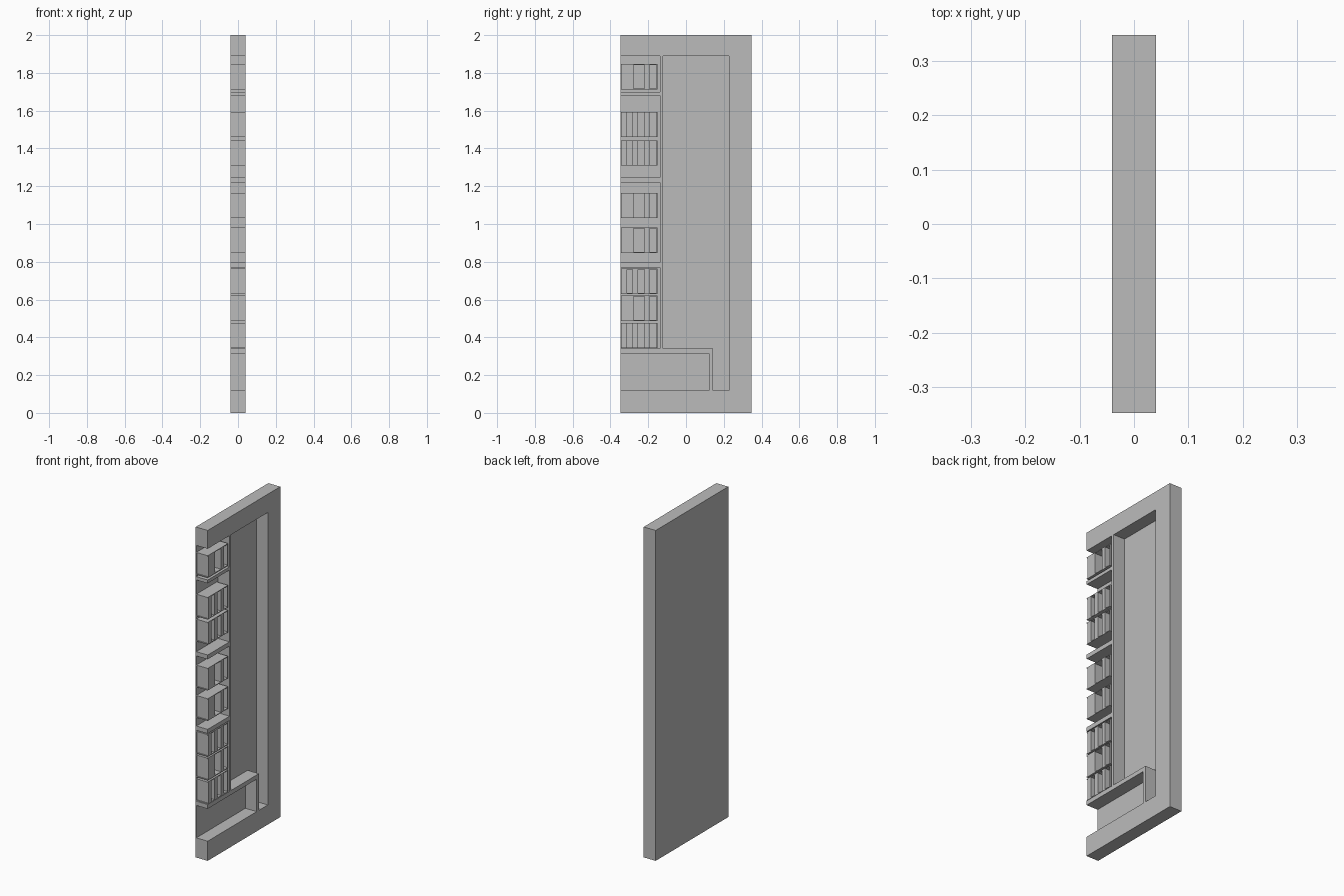
import bpy
import bmesh

cube = bpy.data.objects.get("Cube")
if cube:
    bpy.data.objects.remove(cube, do_unlink=True)

grey = bpy.data.materials.new("plain grey")
grey.use_nodes = True
grey.diffuse_color = (0.5, 0.5, 0.5, 1)
grey.node_tree.nodes["Principled BSDF"].inputs["Base Color"].default_value = (0.5, 0.5, 0.5, 1)

BACK, FACE = -0.04, 0.04      # outer faces of the slab
FLOOR = -0.036                # floor of the recesses
FRONT, REAR = -0.347, 0.347   # open edge and closed edge


def add_object(name, bm):
    mesh = bpy.data.meshes.new(name)
    bm.to_mesh(mesh)
    bm.free()
    mesh.materials.append(grey)
    obj = bpy.data.objects.new(name, mesh)
    bpy.context.collection.objects.link(obj)
    return obj


def panel(name, outline, x0=FLOOR, x1=FACE):
    """Extrude a (y, z) outline from x0 to x1."""
    bm = bmesh.new()
    face = bm.faces.new([bm.verts.new((x0, y, z)) for y, z in outline])
    moved = bmesh.ops.extrude_face_region(bm, geom=[face])["geom"]
    verts = [v for v in moved if isinstance(v, bmesh.types.BMVert)]
    bmesh.ops.translate(bm, verts=verts, vec=(x1 - x0, 0, 0))
    bmesh.ops.recalc_face_normals(bm, faces=bm.faces)
    return add_object(name, bm)


def box(name, y0, y1, z0, z1, x0=FLOOR, x1=FACE):
    return panel(name, [(y0, z0), (y1, z0), (y1, z1), (y0, z1)], x0, x1)


# Thin back sheet and thick outer frame, open along the front edge
box("back_sheet", FRONT, REAR, 0, 2, BACK, FLOOR)
panel("outer_frame", [(FRONT, 0), (REAR, 0), (REAR, 2), (FRONT, 2),
                      (FRONT, 1.889), (0.228, 1.889), (0.228, 0.119), (FRONT, 0.119)])

# Upright divider, with the bent panel over the lower bay
box("divider", -0.138, -0.122, 0.341, 1.889)
panel("lower_bay_surround", [(FRONT, 0.315), (0.122, 0.315), (0.122, 0.119),
                             (0.143, 0.119), (0.143, 0.341), (FRONT, 0.341)])

# Fixed shelves
for i, (low, high) in enumerate([(0.77, 0.796), (1.22, 1.246), (1.68, 1.70)]):
    box(f"shelf_{i + 1}", FRONT, -0.138, low, high)

# Racks: a thin casing holding upright blocks
CASING_END, WALL = -0.152, 0.004
NARROW = [(-0.341, -0.312), (-0.283, -0.254), (-0.220, -0.192)]
WIDE = [(-0.341, -0.279), (-0.220, -0.192)]


def rack(name, z0, z1, blocks):
    panel(f"{name}_casing", [(FRONT, z0), (CASING_END, z0), (CASING_END, z1), (FRONT, z1),
                             (FRONT, z1 - WALL), (CASING_END - WALL, z1 - WALL),
                             (CASING_END - WALL, z0 + WALL), (FRONT, z0 + WALL)])
    for n, (y0, y1) in enumerate(blocks):
        box(f"{name}_block_{n + 1}", y0, y1, z0 + WALL, z1 - WALL)


for i, (z0, blocks) in enumerate([(0.343, NARROW), (0.487, WIDE), (0.63, NARROW), (0.847, WIDE),
                                  (1.031, WIDE), (1.309, NARROW), (1.46, NARROW), (1.713, WIDE)]):
    rack(f"rack_{i + 1}", z0, z0 + 0.134, blocks)
